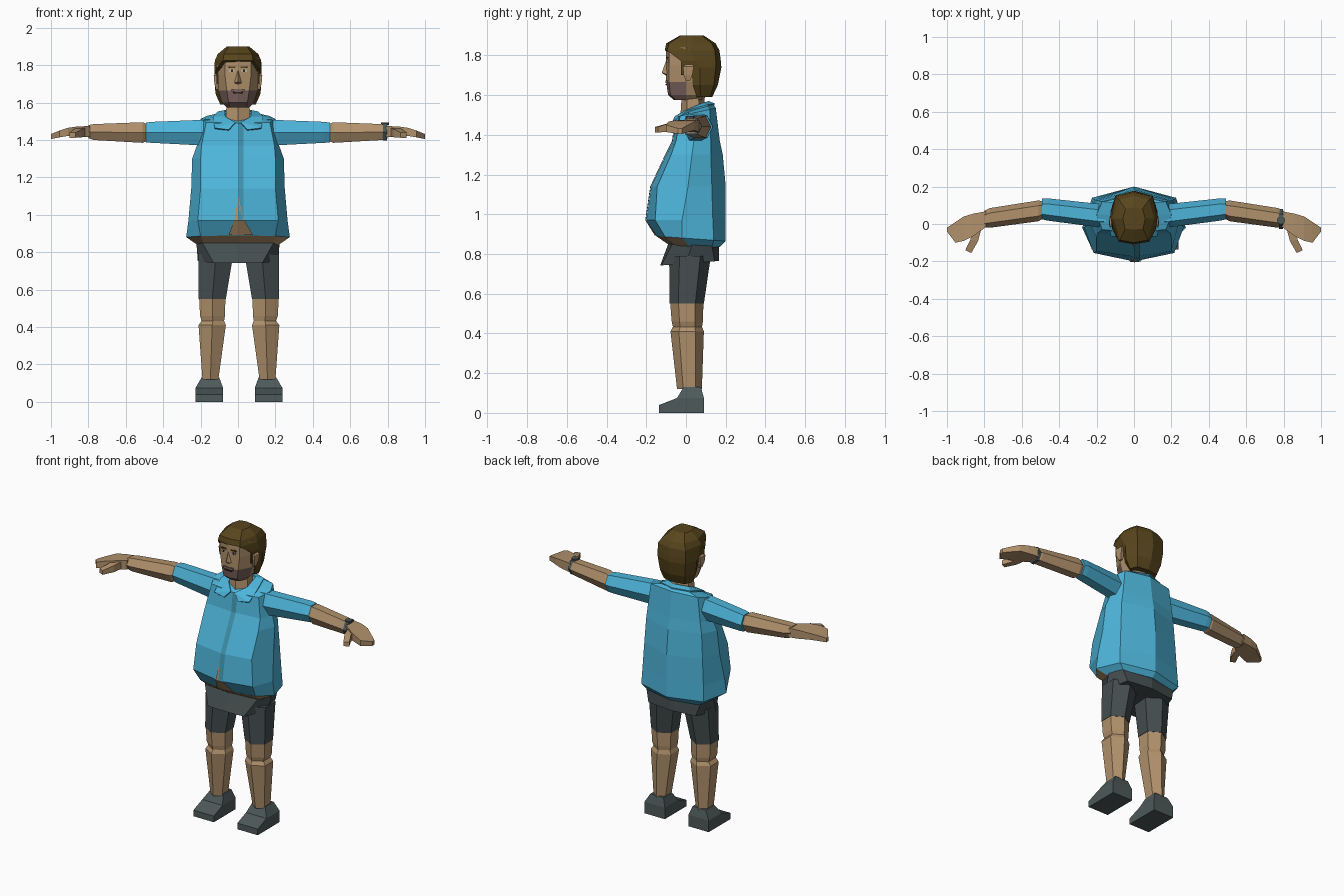
import bpy, bmesh, math


def mat(name, r, g, b):
    m = bpy.data.materials.new(name)
    m.diffuse_color = (r, g, b, 1)
    return m


SHIRT = mat("shirt blue", .075, .46, .70)
PLACKET = mat("dark shirt blue", .05, .29, .42)
SKIN = mat("skin", .44, .285, .15)
SHORTS = mat("shorts grey", .058, .076, .078)
SHOE = mat("shoe grey", .075, .10, .102)
HAIR = mat("hair brown", .098, .06, .012)
STUBBLE = mat("stubble", .20, .125, .11)
DARK = mat("dark feature", .03, .02, .012)
WHITE = mat("eye white", .5, .45, .4)


def mesh(name, verts, faces, mats, rule=None):
    bm = bmesh.new()
    vs = [bm.verts.new(v) for v in verts]
    for f in faces:
        bm.faces.new([vs[i] for i in f])
    bmesh.ops.recalc_face_normals(bm, faces=bm.faces)
    bm.normal_update()
    if rule:
        for f in bm.faces:
            f.material_index = rule(f.calc_center_median(), f.normal)
    me = bpy.data.meshes.new(name)
    bm.to_mesh(me)
    bm.free()
    for m in mats:
        me.materials.append(m)
    ob = bpy.data.objects.new(name, me)
    bpy.context.collection.objects.link(ob)
    return ob


def loft(name, rings, mats, rule=None):
    """Skin a stack of equal point rings and close both ends."""
    n = len(rings[0])
    faces = [(k * n + i, k * n + (i + 1) % n, (k + 1) * n + (i + 1) % n, (k + 1) * n + i)
             for k in range(len(rings) - 1) for i in range(n)]
    last = (len(rings) - 1) * n
    faces += [tuple(range(n)), tuple(range(last, last + n))]
    return mesh(name, [p for r in rings for p in r], faces, mats, rule)


def body_ring(zf, zb, fy, frx, fry, rx, ry, brx, bry, by):
    """Symmetric eight-point ring, tilted from front height zf to back height zb."""
    half = [(frx, fry), (rx, ry), (brx, bry)]
    pts = [(0, fy)] + half + [(0, by)] + [(-x, y) for x, y in reversed(half)]
    return [(x, y, zf + (zb - zf) * (y - fy) / (by - fy)) for x, y in pts]


def hex_z(z, x0, x1, y0, y1):
    """Upright hexagon with points facing front and back."""
    cx, cy, rx, ry = (x0 + x1) / 2, (y0 + y1) / 2, (x1 - x0) / 2 / .866, (y1 - y0) / 2
    return [(cx + rx * math.sin(a), cy + ry * math.cos(a), z)
            for a in (i * math.pi / 3 for i in range(6))]


def hex_x(s, x, y0, y1, z0, z1):
    """Hexagon across an arm, points facing front and back."""
    cy, cz, ry, rz = (y0 + y1) / 2, (z0 + z1) / 2, (y1 - y0) / 2, (z1 - z0) / 2 / .866
    return [(s * x, cy + ry * math.cos(a), cz + rz * math.sin(a))
            for a in (i * math.pi / 3 for i in range(6))]


def rect_z(z, x0, x1, y0, y1):
    return [(x0, y0, z), (x1, y0, z), (x1, y1, z), (x0, y1, z)]


def box(name, x0, x1, y0, y1, z0, z1, m):
    return loft(name, [rect_z(z0, x0, x1, y0, y1), rect_z(z1, x0, x1, y0, y1)], [m])


# Shirt with the bare belly under its front hem
loft("shirt", [body_ring(*r) for r in (
    (.835, .835, -.07, .18, -.05, .21, .02, .19, .13, .17),
    (.89, .865, -.15, .20, -.105, .277, -.02, .225, .14, .20),
    (.97, .97, -.20, .215, -.155, .265, -.02, .22, .135, .20),
    (1.14, 1.14, -.175, .20, -.145, .25, .01, .21, .13, .20),
    (1.30, 1.30, -.10, .20, -.075, .245, .03, .20, .125, .185),
    (1.37, 1.37, -.065, .195, -.05, .22, .04, .19, .125, .17),
    (1.49, 1.535, -.05, .17, -.03, .20, .05, .17, .12, .15),
    (1.505, 1.56, -.02, .07, -.01, .09, .05, .07, .11, .135))],
    [SHIRT, SKIN], lambda c, n: int(c.z < .875 and n.y < -.35))

FRONT = [(1.49, -.05), (1.37, -.065), (1.30, -.10), (1.14, -.175), (.97, -.20), (.89, -.15)]


def on_front(x, z):
    """Point just in front of the shirt's centre line."""
    for (z1, y1), (z0, y0) in zip(FRONT, FRONT[1:]):
        if z >= z0:
            break
    return (x, y0 + (y1 - y0) * (z - z0) / (z1 - z0) + .12 * abs(x) - .005, z)


# Button strip and the open gap below it
zs = [z for z, y in FRONT[:5]]
mesh("placket", [on_front(x, z) for z in zs for x in (0, .03)],
     [(2 * i, 2 * i + 1, 2 * i + 3, 2 * i + 2) for i in range(4)], [PLACKET])
mesh("shirt_gap", [on_front(*p) for p in (
    (0, 1.10), (-.02, .97), (.005, .97), (.035, .97), (-.05, .892), (0, .892), (.08, .892))],
    [(0, 1, 2), (0, 2, 3), (1, 4, 5, 2), (2, 5, 6, 3)], [SKIN])

# Collar flaps
for s in (-1, 1):
    inner = [(0, .115, 1.57), (.07, .08, 1.56), (.068, 0, 1.525), (.015, -.055, 1.495)]
    outer = [(0, .145, 1.557), (.11, .11, 1.552), (.135, .01, 1.525), (.125, -.065, 1.465)]
    pts = [(s * x, y, z) for x, y, z in inner + outer + [(.05, -.075, 1.455)]]
    c = mesh("collar", pts, [(0, 1, 5, 4), (1, 2, 6, 5), (2, 3, 7, 6), (3, 8, 7)], [SHIRT])
    c.modifiers.new("thickness", "SOLIDIFY").thickness = .008

# Hips of the shorts
loft("shorts_hips", [body_ring(*r) for r in (
    (.742, .765, -.13, .13, -.125, .215, 0, .17, .145, .165),
    (.85, .84, -.09, .19, -.07, .222, .03, .195, .13, .165))], [SHORTS])


def side_x(s, ring):
    return [(s * x + .005, y, z) for x, y, z in ring]


for s in (-1, 1):
    # Legs
    loft("shorts_leg", [side_x(s, hex_z(*r)) for r in (
        (.55, .07, .215, -.082, .09), (.79, .03, .215, -.085, .125))], [SHORTS])
    loft("thigh", [side_x(s, hex_z(*r)) for r in (
        (.43, .08, .198, -.065, .08), (.46, .075, .208, -.072, .085),
        (.56, .072, .213, -.08, .088))], [SKIN])
    loft("shin", [side_x(s, hex_z(*r)) for r in (
        (.12, .11, .195, -.045, .08), (.41, .07, .216, -.078, .09),
        (.435, .08, .198, -.065, .08))], [SKIN])
    loft("shoe", [side_x(s, rect_z(*r)) for r in (
        (0, .085, .232, -.135, .09), (.04, .085, .232, -.135, .09),
        (.075, .085, .232, -.045, .09), (.13, .105, .20, -.012, .075))], [SHOE])

    # Arms
    loft("sleeve", [hex_x(s, *r) for r in (
        (.15, -.02, .105, 1.37, 1.51), (.21, -.015, .11, 1.372, 1.507),
        (.46, .018, .137, 1.385, 1.497), (.492, .025, .135, 1.387, 1.493))], [SHIRT])
    loft("forearm", [hex_x(s, *r) for r in (
        (.485, .03, .12, 1.395, 1.485), (.51, .015, .126, 1.385, 1.495),
        (.77, -.02, .085, 1.40, 1.485), (.80, -.02, .07, 1.41, 1.48))], [SKIN])
    loft("hand", [[(s * x, y0, z0), (s * x, y1, z0), (s * x, y1, z1), (s * x, y0, z1)]
                  for x, y0, y1, z0, z1 in (
        (.79, -.015, .068, 1.415, 1.475), (.86, -.065, .055, 1.418, 1.472),
        (.91, -.09, .04, 1.422, 1.465), (.955, -.10, .01, 1.414, 1.45),
        (1.0, -.04, -.02, 1.405, 1.432))], [SKIN])
    loft("thumb", [[(s * x0, y0, z0), (s * x1, y1, z0), (s * x1, y1, z1), (s * x0, y0, z1)]
                   for x0, y0, x1, y1, z0, z1 in (
        (.815, -.02, .865, -.04, 1.42, 1.465), (.833, -.09, .875, -.085, 1.415, 1.458),
        (.87, -.155, .902, -.14, 1.412, 1.44))], [SKIN])

# Wrist watch
loft("watch_strap", [hex_x(1, x, -.027, .08, 1.398, 1.488) for x in (.775, .797)], [SHOE])
loft("watch_face", [[(.786 + .022 * math.cos(a), .02 + .022 * math.sin(a), z)
                     for a in (i * math.pi / 4 for i in range(8))]
                    for z in (1.48, 1.495)], [SHOE])

# Neck and head
loft("neck", [hex_z(1.47, -.068, .068, -.03, .10), hex_z(1.62, -.06, .06, -.02, .09)], [SKIN])
loft("head", [body_ring(z, z, *r) for z, *r in (
    (1.575, -.06, .045, -.05, .06, 0, .05, .08, .09),
    (1.60, -.09, .05, -.078, .085, 0, .075, .08, .10),
    (1.665, -.10, .06, -.085, .106, 0, .09, .10, .12),
    (1.75, -.10, .07, -.085, .112, 0, .09, .10, .12),
    (1.84, -.10, .07, -.085, .112, 0, .09, .10, .12))],
    [SKIN, STUBBLE], lambda c, n: int(c.z < 1.66 and c.y < -.03 and n.z > -.8))

# Hair cap with a longer back
loft("hair", [body_ring(z, z, *r) for z, *r in (
    (1.59, .05, .075, .055, .095, .075, .075, .12, .132),
    (1.65, .03, .10, .035, .121, .07, .09, .14, .16),
    (1.74, .02, .115, .025, .125, .07, .10, .15, .178),
    (1.775, -.01, .116, -.03, .126, .05, .10, .15, .175),
    (1.825, -.107, .08, -.095, .124, .02, .10, .145, .168),
    (1.86, -.10, .075, -.085, .108, .03, .08, .13, .15),
    (1.90, -.03, .048, -.025, .06, .03, .045, .08, .09))], [HAIR])

# Face
mesh("nose", [(0, -.10, 1.775), (-.02, -.095, 1.705), (.02, -.095, 1.705),
              (0, -.122, 1.712), (0, -.095, 1.695)],
     [(0, 1, 3), (0, 3, 2), (1, 4, 3), (4, 2, 3)], [SKIN])
box("mouth", -.026, .026, -.103, -.095, 1.650, 1.656, DARK)
box("moustache", -.035, .035, -.103, -.094, 1.660, 1.674, STUBBLE)
for s in (-1, 1):
    def sided(a, b):
        return sorted((s * a, s * b))
    box("eye_white", *sided(.018, .047), -.097, -.089, 1.764, 1.776, WHITE)
    box("pupil", *sided(.028, .038), -.099, -.091, 1.764, 1.776, DARK)
    box("eyebrow", *sided(.014, .052), -.099, -.09, 1.784, 1.792, HAIR)
    box("sideburn", *sided(.108, .116), -.025, .03, 1.70, 1.79, HAIR)
    loft("ear", [[(s * .105, y0, z0), (s * .105, y1, z0), (s * x, y1, z0), (s * x, y0, z0)]
                 for z0, y0, y1, x in ((1.67, 0, .02, .118), (1.70, -.012, .032, .126),
                                       (1.745, -.015, .04, .13), (1.755, 0, .03, .12))], [SKIN])
